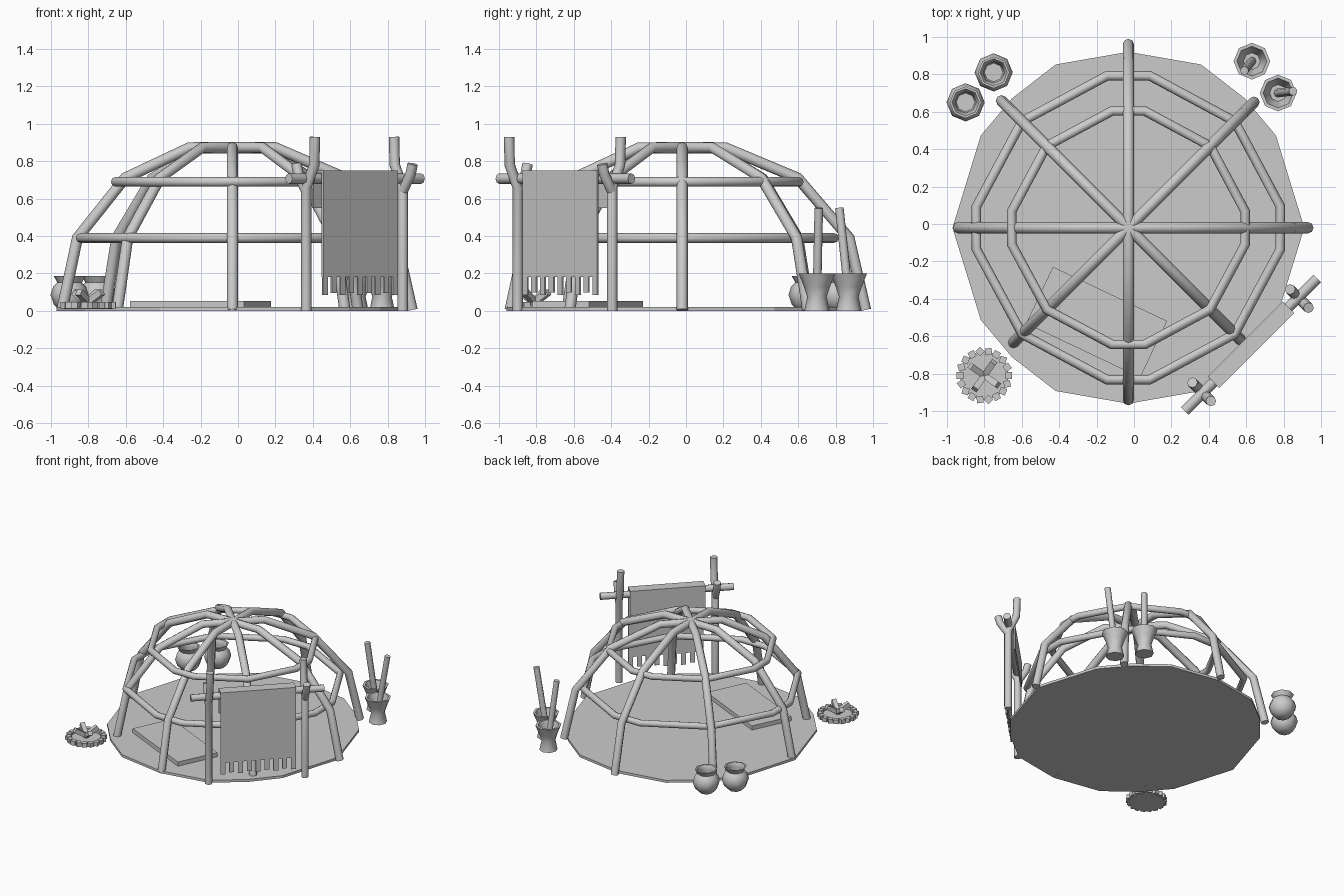
import bpy, bmesh, math
from mathutils import Vector, Matrix

cube = bpy.data.objects.get("Cube")
if cube:
    bpy.data.objects.remove(cube)

clay = bpy.data.materials.new("plain_grey")
clay.use_nodes = True
GREY = (0.6, 0.6, 0.6, 1)
clay.diffuse_color = GREY
clay.node_tree.nodes["Principled BSDF"].inputs["Base Color"].default_value = GREY

CX, CY = -0.03, -0.02


def activate(ob):
    bpy.ops.object.select_all(action='DESELECT')
    ob.select_set(True)
    bpy.context.view_layer.objects.active = ob


def smooth(ob):
    activate(ob)
    bpy.ops.object.shade_smooth_by_angle(angle=math.radians(50))


def mesh_object(name, bm):
    bmesh.ops.recalc_face_normals(bm, faces=bm.faces)
    me = bpy.data.meshes.new(name)
    bm.to_mesh(me)
    bm.free()
    me.materials.append(clay)
    ob = bpy.data.objects.new(name, me)
    bpy.context.collection.objects.link(ob)
    return ob


def tube(name, paths, radius, closed=False):
    """Round poles swept along one or more point lists."""
    cu = bpy.data.curves.new(name, 'CURVE')
    cu.dimensions = '3D'
    cu.bevel_depth = radius
    cu.bevel_resolution = 2
    cu.use_fill_caps = True
    for path in paths:
        sp = cu.splines.new('POLY')
        sp.points.add(len(path) - 1)
        for pt, co in zip(sp.points, path):
            pt.co = (*co, 1)
        sp.use_cyclic_u = closed
    cu.materials.append(clay)
    ob = bpy.data.objects.new(name, cu)
    bpy.context.collection.objects.link(ob)
    activate(ob)
    bpy.ops.object.convert(target='MESH')
    smooth(bpy.context.object)


def add_box(bm, centre, size, turn=0.0):
    m = Matrix.Translation(centre) @ Matrix.Rotation(turn, 4, 'Z') @ Matrix.Diagonal((*size, 1))
    bmesh.ops.create_cube(bm, size=1, matrix=m)


def prism(name, outline, z0, z1):
    bm = bmesh.new()
    face = bm.faces.new([bm.verts.new((x, y, z0)) for x, y in outline])
    ext = bmesh.ops.extrude_face_region(bm, geom=[face])
    for v in ext["geom"]:
        if isinstance(v, bmesh.types.BMVert):
            v.co.z = z1
    bm.faces.ensure_lookup_table()
    if face.is_valid is False or len(bm.faces) < len(outline) + 2:
        bm.faces.new([v for v in bm.verts if v.co.z == z0][:len(outline)])
    return mesh_object(name, bm)


def lathe(name, x, y, profile, sides=8):
    """Vessel turned from (radius, height) points, closed at both ends."""
    bm = bmesh.new()
    rings = []
    for r, z in profile:
        rings.append([bm.verts.new((x + r * math.cos(i * math.tau / sides),
                                    y + r * math.sin(i * math.tau / sides), z))
                      for i in range(sides)])
    for a, b in zip(rings, rings[1:]):
        for i in range(sides):
            j = (i + 1) % sides
            bm.faces.new((a[i], a[j], b[j], b[i]))
    bm.faces.new(rings[0])
    bm.faces.new(rings[-1])
    smooth(mesh_object(name, bm))


def polar(angle, r, z):
    a = math.radians(angle)
    return (CX + r * math.cos(a), CY + r * math.sin(a), z)


# Floor
quarter = [(0, .94), (32, .93), (48, .93), (66, .955)]
outline = []
for q in range(4):
    for a, r in quarter:
        if q % 2:
            a = 90 - a if a else 0
        outline.append((q * 90 + a, r))
outline = sorted(set(outline))
prism("floor", [polar(a, r, 0)[:2] for a, r in outline], 0, 0.02)

# Dome ribs
reach = [.96, .95, .98, .96, .91, .87, .92, .85]
for i, r in enumerate(reach):
    profile = [(r, .005), (r * .91, .39), (r * .63, .71), (.23, .872), (0, .872)]
    tube(f"dome_rib_{i + 1}", [[polar(i * 45, pr, z) for pr, z in profile]], 0.03)

# Horizontal hoops
for name, r, z in (("lower_hoop", .82, .39), ("upper_hoop", .63, .69)):
    pts = []
    for q in range(4):
        pts += [polar(q * 90 + a, r * s, z) for a, s in ((-8, 1), (8, 1), (45, .98))]
    tube(name, [pts], 0.026, closed=True)

# Sleeping mat
bm = bmesh.new()
add_box(bm, (-.2, -.525, .036), (.675, .335, .036), math.radians(-25.4))
mesh_object("sleeping_mat", bm)

# Drying rack: forked posts and cross bar
out = Vector((1, -1, 0)).normalized()
along = Vector((1, 1, 0)).normalized()
for name, x, y, side in (("left_rack_post", .88, -.395, -1), ("right_rack_post", .365, -.9, 1)):
    base = Vector((x, y, 0))
    up = lambda d, z: base + out * side * d + Vector((0, 0, z))
    tube(name, [[up(0, 0), up(0, .66), up(.06, .78), up(.065, .93)],
                [up(0, .64), up(-.06, .73), up(-.075, .785)]], 0.028)
mid = Vector((.625, -.645, 0))
tube("rack_bar", [[mid + along * s * .5 + Vector((0, 0, .707)) for s in (-1, 1)]], 0.028)

# Hanging cloth folded over the bar, with fringe
bm = bmesh.new()
turn = math.radians(45)


def cloth_piece(offset, shift, width, depth, z0, z1):
    c = mid + out * offset + along * shift
    add_box(bm, (c.x, c.y, (z0 + z1) / 2), (width, depth, z1 - z0), turn)


cloth_piece(.037, 0, .565, .012, .18, .75)
cloth_piece(-.037, 0, .565, .012, .55, .75)
cloth_piece(0, 0, .565, .086, .738, .75)
for i in range(9):
    cloth_piece(.037, (i - 4) * .066, .036, .01, .085 + .012 * (i % 2), .18)
mesh_object("hanging_cloth", bm)

# Round pots
pot = [(.05, 0), (.085, .035), (.102, .085), (.088, .13), (.066, .152), (.085, .187),
       (.073, .187), (.056, .152), (.08, .1), (.05, .03)]
lathe("pot_1", -.75, .81, pot)
lathe("pot_2", -.9, .65, pot)

# Mortars with pestles
mortar = [(.068, 0), (.052, .075), (.07, .13), (.098, .2), (.08, .2), (.045, .08)]
for i, (x, y, tx, ty) in enumerate(((.63, .87, .59, .82), (.77, .7, .85, .71))):
    lathe(f"mortar_{i + 1}", x, y, mortar)
    tube(f"pestle_{i + 1}", [[(x, y, .08), (tx, ty, .55)]], 0.023)

# Fire pit: hearth, stones and logs
FX, FY = -.8, -.81
hearth = [(FX + .13 * math.cos(i * math.tau / 18), FY + .13 * math.sin(i * math.tau / 18))
          for i in range(18)]
prism("hearth", hearth, 0.01, 0.025)
bm = bmesh.new()
for i, (x, y) in enumerate(hearth):
    add_box(bm, (x, y, .03), (.036, .036, .034), i * math.tau / 18 + .3 * (i % 3))
mesh_object("hearth_stones", bm)
bm = bmesh.new()
for a in (55, 145, 235, 325):
    m = (Matrix.Translation((FX, FY, .045)) @ Matrix.Rotation(math.radians(a), 4, 'Z')
         @ Matrix.Rotation(math.radians(-32), 4, 'Y') @ Matrix.Translation((.05, 0, 0))
         @ Matrix.Diagonal((.11, .034, .034, 1)))
    bmesh.ops.create_cube(bm, size=1, matrix=m)
mesh_object("fire_logs", bm)
